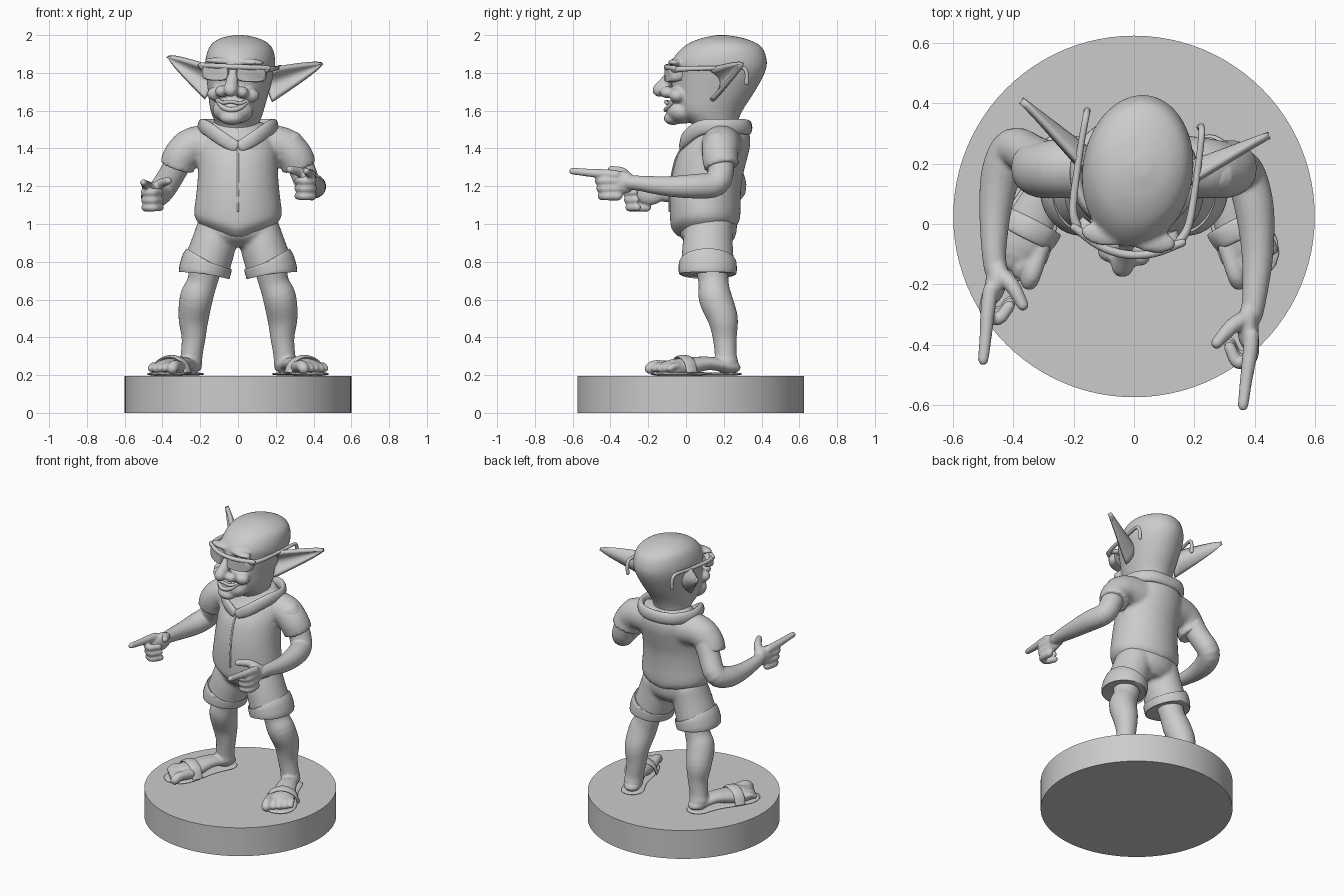
import bpy, bmesh
from math import sin, cos, pi, radians
from mathutils import Vector, Matrix

cube = bpy.data.objects.get("Cube")
if cube:
    bpy.data.objects.remove(cube, do_unlink=True)

grey = bpy.data.materials.new("plain_grey")
grey.use_nodes = True
tone = (0.6, 0.6, 0.6, 1)
grey.diffuse_color = tone
for node in grey.node_tree.nodes:
    if node.type == "BSDF_PRINCIPLED":
        node.inputs["Base Color"].default_value = tone


# ---- helpers ----
def finish(name, bm, matrix=None, voxel=0, relax=2, angle=45):
    """Turn a bmesh into an object; a voxel size fuses its pieces."""
    if matrix:
        bm.transform(matrix)
    bmesh.ops.recalc_face_normals(bm, faces=bm.faces[:])
    mesh = bpy.data.meshes.new(name)
    bm.to_mesh(mesh)
    bm.free()
    mesh.materials.append(grey)
    obj = bpy.data.objects.new(name, mesh)
    bpy.context.collection.objects.link(obj)
    if voxel:
        fuse = obj.modifiers.new("fuse", "REMESH")
        fuse.mode = "VOXEL"
        fuse.voxel_size = voxel
        fuse.use_smooth_shade = True
        soft = obj.modifiers.new("soften", "SMOOTH")
        soft.factor = 0.5
        soft.iterations = relax
    else:
        bpy.ops.object.select_all(action="DESELECT")
        obj.select_set(True)
        bpy.context.view_layer.objects.active = obj
        bpy.ops.object.shade_smooth_by_angle(angle=radians(angle))
        obj.select_set(False)
    return obj


def spline(points, steps=4):
    p = [Vector(q) for q in points]
    p = [p[0] * 2 - p[1]] + p + [p[-1] * 2 - p[-2]]
    out = []
    for a, b, c, d in zip(p, p[1:], p[2:], p[3:]):
        for i in range(steps):
            t = i / steps
            out.append((b * 2 + (c - a) * t + (a * 2 - b * 5 + c * 4 - d) * t * t
                        + (b * 3 - a - c * 3 + d) * t ** 3) * 0.5)
    return out + [p[-2]]


def skin(bm, rings):
    loops = [[bm.verts.new(co) for co in ring] for ring in rings]
    for lo, hi in zip(loops, loops[1:]):
        for i in range(len(lo)):
            bm.faces.new((lo[i - 1], lo[i], hi[i], hi[i - 1]))
    bm.faces.new(loops[0])
    bm.faces.new(loops[-1])


def tube(bm, points, squash=1, up=(0, 0, 1), rounded=True, n=20):
    """Sweep an oval along (x, y, z, radius) points."""
    spots = [(p.to_3d(), p[3]) for p in spline(points)]
    stations = []
    for i, (c, r) in enumerate(spots):
        t = (spots[min(i + 1, len(spots) - 1)][0] - spots[max(i - 1, 0)][0]).normalized()
        stations.append((c, t, r))
    if rounded:
        for end, sign in ((0, -1), (-1, 1)):
            c, t, r = stations[end]
            for a in (0.5, 0.9, 1.2, 1.45):
                cap = (c + t * sign * r * sin(a), t, r * cos(a))
                stations = [cap] + stations if sign < 0 else stations + [cap]
    rings = []
    for c, t, r in stations:
        side = t.cross(Vector(up)).normalized()
        other = side.cross(t)
        rings.append([c + side * r * cos(k) + other * r * squash * sin(k)
                      for k in (2 * pi * j / n for j in range(n))])
    skin(bm, rings)


def stack(bm, rows, n=40):
    """Horizontal ovals from (height, front, back, half width) rows."""
    skin(bm, [[(w * cos(k), (f + b) / 2 + (b - f) / 2 * sin(k), z)
               for k in (2 * pi * j / n for j in range(n))]
              for z, f, b, w in spline(rows)])


def ball(bm, centre, size):
    bmesh.ops.create_uvsphere(bm, u_segments=24, v_segments=16, radius=1,
                              matrix=Matrix.LocRotScale(Vector(centre), None, Vector(size)))


def flip(side):
    return Matrix.Diagonal((side, 1, 1, 1))


SIDES = (("left", 1), ("right", -1))

# ---- round base ----
bm = bmesh.new()
bmesh.ops.create_cone(bm, cap_ends=True, segments=96, radius1=0.6, radius2=0.6, depth=0.195,
                      matrix=Matrix.Translation((0, 0.025, 0.0975)))
finish("base", bm)

# ---- head, slightly turned and tilted ----
pivot = Vector((0, 0.17, 1.6))
TURN = (Matrix.Translation(pivot) @ Matrix.Rotation(radians(-8), 4, "Z")
        @ Matrix.Rotation(radians(2.5), 4, "Y") @ Matrix.Translation(-pivot))
bm = bmesh.new()
stack(bm, [(1.42, 0.07, 0.27, 0.11), (1.52, 0.04, 0.27, 0.115), (1.6, -0.05, 0.3, 0.14),
           (1.7, -0.065, 0.365, 0.16), (1.8, -0.07, 0.42, 0.178), (1.87, -0.07, 0.43, 0.183),
           (1.94, -0.01, 0.4, 0.162), (1.98, 0.07, 0.32, 0.11), (2.0, 0.16, 0.22, 0.03)])
ball(bm, (0, -0.02, 1.6), (0.11, 0.085, 0.07))
ball(bm, (0, -0.07, 1.56), (0.062, 0.05, 0.036))
tube(bm, [(0, -0.055, 1.82, 0.028), (0, -0.1, 1.76, 0.033), (0, -0.142, 1.71, 0.038)],
     up=(0, 1, 0))
for s in (1, -1):
    ball(bm, (0.053 * s, -0.095, 1.7), (0.037, 0.04, 0.032))
    ball(bm, (0.085 * s, -0.035, 1.685), (0.055, 0.045, 0.04))
    ball(bm, (0.08 * s, -0.045, 1.86), (0.08, 0.04, 0.018))
finish("head", bm, TURN, voxel=0.0095, relax=3)

# ---- grinning lips ----
bm = bmesh.new()
for mid, r in ((1.605, 0.013), (1.648, 0.01)):
    tube(bm, [(-0.095, -0.045, 1.668, 0.008), (-0.05, -0.09, (mid + 1.65) / 2 - 0.008, r),
              (0, -0.108, mid, r), (0.05, -0.09, (mid + 1.65) / 2 - 0.008, r),
              (0.095, -0.045, 1.668, 0.008)], n=12)
finish("lips", bm, TURN)

# ---- pointed cupped ears ----
for label, s in SIDES:
    bm = bmesh.new()
    root, tip = Vector((0.15, 0.21, 1.745)), Vector((0.415, 0.355, 1.865))
    facing = Vector((0.5, -0.85, 0))
    grid = []
    for i in range(13):
        u = i / 12
        w = 0.08 * (1 - u) ** 0.8 + 0.004
        grid.append([bm.verts.new(root.lerp(tip, u) + Vector((0, 0, w * v))
                                  + facing * 0.06 * v * v * (1 - u))
                     for v in (j / 5 - 1 for j in range(11))])
    for a, b in zip(grid, grid[1:]):
        for j in range(10):
            bm.faces.new((a[j], a[j + 1], b[j + 1], b[j]))
    ear = finish(label + "_ear", bm, TURN @ flip(s), angle=80)
    thick = ear.modifiers.new("thickness", "SOLIDIFY")
    thick.thickness = 0.025
    thick.offset = 0

# ---- sunglasses ----
def wrap(x):
    return -0.098 + 2 * x * x


for label, s in SIDES:
    bm = bmesh.new()
    rings = []
    for grow, push in ((0.85, 0.05), (1, 0.02), (1, -0.006), (0.92, -0.014)):
        ring = []
        for j in range(32):
            c, d = cos(pi * j / 16), sin(pi * j / 16)
            x = 0.095 + 0.076 * grow * abs(c) ** 0.6 * (1 if c > 0 else -1)
            z = 1.797 + 0.042 * grow * abs(d) ** 0.6 * (1 if d > 0 else -1)
            ring.append((x, wrap(x) + push, z))
        rings.append(ring)
    skin(bm, rings)
    finish(label + "_lens", bm, TURN @ flip(s))
    bm = bmesh.new()
    tube(bm, [(0.17, -0.04, 1.825, 0.016), (0.195, 0.03, 1.83, 0.013), (0.198, 0.2, 1.835, 0.011),
              (0.195, 0.32, 1.84, 0.011), (0.192, 0.35, 1.81, 0.011), (0.19, 0.35, 1.755, 0.012)],
         up=(1, 0, 0), n=12)
    finish(label + "_temple", bm, TURN @ flip(s))
bm = bmesh.new()
tube(bm, [(x, wrap(x) - 0.004, 1.833, 0.014) for x in (-0.18, -0.09, 0, 0.09, 0.18)], n=12)
finish("brow_bar", bm, TURN)

# ---- shirt with short sleeves and a dipping front hem ----
rows = [(1.0, -0.03, 0.25, 0.2), (1.03, -0.075, 0.28, 0.226), (1.07, -0.085, 0.288, 0.232),
        (1.15, -0.085, 0.29, 0.222), (1.25, -0.075, 0.3, 0.213), (1.35, -0.05, 0.325, 0.21),
        (1.42, -0.01, 0.34, 0.205), (1.48, 0.03, 0.335, 0.18), (1.54, 0.06, 0.3, 0.13)]
bm = bmesh.new()
stack(bm, rows)
for v in bm.verts:
    if v.co.z < 1.12:
        dip = max(0, 1 - abs(v.co.x) / 0.23) * (0.08 if v.co.y < 0.1 else 0.03)
        v.co.z -= dip * (1.12 - v.co.z) / 0.12
for s in (1, -1):
    tube(bm, [(0.13 * s, 0.19, 1.42, 0.11), (0.24 * s, 0.185, 1.412, 0.1),
              (0.3 * s, 0.18, 1.36, 0.095), (0.325 * s, 0.19, 1.3, 0.093)],
         up=(0, 1, 0), rounded=False, n=28)
finish("shirt", bm, voxel=0.0125, relax=3)

# ---- front seam ----
bm = bmesh.new()
tube(bm, [(0, f - 0.001, z, 0.006) for z, f, b, w in rows[2:7]], up=(1, 0, 0), n=8)
finish("front_seam", bm)

# ---- folded collar ----
half = [(0.015, -0.02, 1.41, 0.017), (0.09, 0.0, 1.455, 0.02), (0.17, 0.08, 1.51, 0.021),
        (0.19, 0.2, 1.515, 0.021), (0.12, 0.305, 1.515, 0.021)]
bm = bmesh.new()
tube(bm, [(-x, y, z, r) for x, y, z, r in half] + [(0, 0.33, 1.51, 0.021)] + half[::-1],
     squash=1.9)
finish("collar", bm)

# ---- arms with pointing hands ----
def hand(bm, place):
    part = bmesh.new()
    ball(part, (-0.012, -0.04, 0.0), (0.036, 0.08, 0.06))
    tube(part, [(0, -0.07, 0.04, 0.026), (-0.005, -0.13, 0.045, 0.025),
                (-0.018, -0.22, 0.052, 0.021), (-0.028, -0.302, 0.06, 0.018)], n=14)
    for k in range(3):
        z, back = 0.008 - 0.04 * k, 0.008 * k
        tube(part, [(0, -0.06, z, 0.024), (0, -0.14 + back, z, 0.023),
                    (-0.045, -0.16 + back, z, 0.022), (-0.072, -0.11 + back, z, 0.02)], n=14)
    tube(part, [(-0.01, -0.01, 0.02, 0.032), (-0.065, -0.04, 0.055, 0.026),
                (-0.115, -0.095, 0.068, 0.02)], n=14)
    part.transform(place)
    mesh = bpy.data.meshes.new("hand_piece")
    part.to_mesh(mesh)
    part.free()
    bm.from_mesh(mesh)
    bpy.data.meshes.remove(mesh)


arms = {
    "left": ([(0.28, 0.17, 1.42, 0.075), (0.335, 0.185, 1.3, 0.07), (0.37, 0.16, 1.215, 0.068),
              (0.4, 0.05, 1.2, 0.065), (0.41, -0.1, 1.2, 0.053), (0.4, -0.24, 1.215, 0.041),
              (0.39, -0.3, 1.22, 0.038)], Matrix.Translation((0.39, -0.3, 1.22))),
    "right": ([(-0.27, 0.19, 1.42, 0.075), (-0.335, 0.225, 1.29, 0.07), (-0.4, 0.25, 1.185, 0.069),
               (-0.44, 0.17, 1.15, 0.067), (-0.46, 0.05, 1.145, 0.054),
               (-0.465, -0.08, 1.155, 0.042), (-0.46, -0.15, 1.16, 0.038)],
              Matrix.Translation((-0.46, -0.15, 1.16))
              @ Matrix.Rotation(radians(-13), 4, "Z") @ flip(-1)),
}
for label, (path, place) in arms.items():
    bm = bmesh.new()
    tube(bm, path, up=(1, 0.3, 0) if label == "left" else (1, -0.3, 0))
    hand(bm, place)
    finish(label + "_arm", bm, voxel=0.0075)

# ---- shorts ----
bm = bmesh.new()
stack(bm, [(0.88, 0.03, 0.22, 0.1), (0.93, -0.03, 0.26, 0.19), (1.0, -0.045, 0.27, 0.205),
           (1.08, -0.04, 0.26, 0.2)])
for s in (1, -1):
    tube(bm, [(0.1 * s, 0.125, 1.0, 0.11), (0.13 * s, 0.115, 0.89, 0.119),
              (0.17 * s, 0.115, 0.765, 0.125)], squash=1.12, up=(0, 1, 0), rounded=False, n=32)
finish("shorts", bm, voxel=0.0125, relax=3)

# ---- cuffs, legs and sandals ----
heel = Vector((0.25, 0.225, 0))
ahead = Vector((0.39, -0.92, 0)).normalized()
across = Vector((-ahead.y, ahead.x, 0))


def step(a, b, z, r):
    return (*(heel + across * a + ahead * b + Vector((0, 0, z))), r)


for label, s in SIDES:
    bm = bmesh.new()
    tube(bm, [(0.16, 0.115, 0.805, 0.128), (0.163, 0.115, 0.797, 0.136),
              (0.178, 0.115, 0.745, 0.137), (0.18, 0.115, 0.735, 0.13)],
         squash=1.12, up=(0, 1, 0), rounded=False, n=36)
    finish(label + "_cuff", bm, flip(s))

    bm = bmesh.new()
    tube(bm, [(0.16, 0.13, 0.85, 0.1), (0.187, 0.145, 0.7, 0.08), (0.22, 0.155, 0.61, 0.088),
              (0.235, 0.195, 0.5, 0.08), (0.235, 0.205, 0.4, 0.064), (0.245, 0.21, 0.31, 0.058),
              (0.25, 0.215, 0.265, 0.062)], up=(0, 1, 0))
    tube(bm, [step(0, -0.01, 0.245, 0.056), step(0, 0.12, 0.262, 0.06),
              step(0, 0.24, 0.245, 0.08), step(0, 0.32, 0.235, 0.082)], squash=0.6)
    for k, a in enumerate((-0.072, -0.028, 0.008, 0.042, 0.074)):
        r = 0.03 if k == 0 else 0.022 - 0.001 * k
        reach = 0.42 - 0.013 * k
        tube(bm, [step(a * 0.9, 0.3, 0.245, r), step(a, reach - 0.03, 0.25, r),
                  step(a, reach, 0.235, r)], n=14)
    finish(label + "_leg", bm, flip(s), voxel=0.0085)

    bm = bmesh.new()
    tube(bm, [step(0, 0.0, 0.206, 0.072), step(0, 0.12, 0.206, 0.068),
              step(0, 0.26, 0.206, 0.094), step(0, 0.34, 0.206, 0.1)], squash=0.13, n=28)
    finish(label + "_sole", bm, flip(s), angle=60)

    bm = bmesh.new()
    tube(bm, [step(-0.098, 0.27, 0.212, 0.034), step(-0.07, 0.265, 0.272, 0.034),
              step(0, 0.26, 0.297, 0.036), step(0.07, 0.255, 0.272, 0.034),
              step(0.098, 0.25, 0.212, 0.034)], squash=0.28, up=ahead.cross(across), rounded=False)
    finish(label + "_strap", bm, flip(s))
